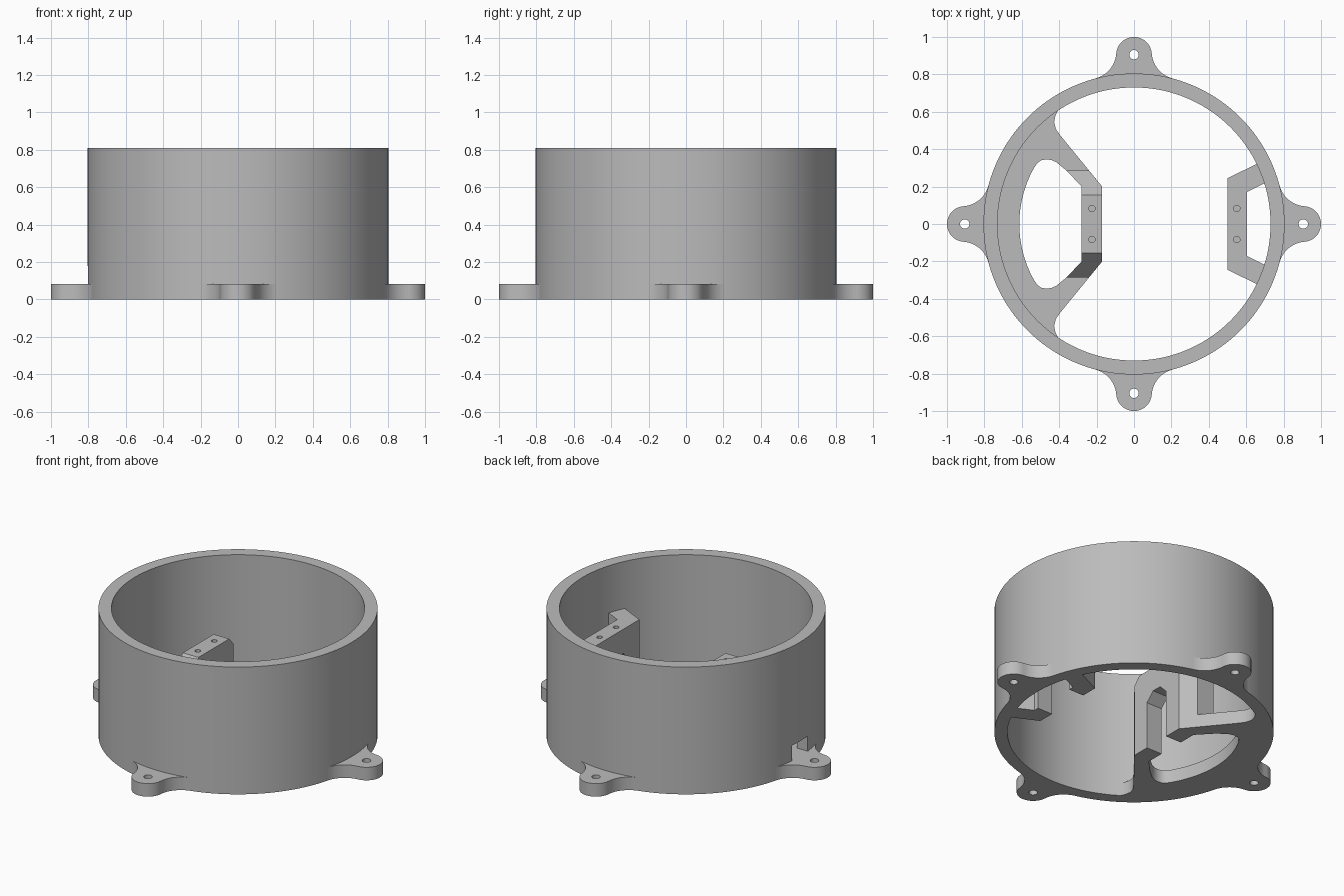
import bpy, bmesh
from math import sin, cos, pi, radians, atan2, acos, degrees, hypot

cube = bpy.data.objects.get("Cube")
if cube:
    bpy.data.objects.remove(cube, do_unlink=True)

grey = bpy.data.materials.new("plain grey")
grey.use_nodes = True
grey.diffuse_color = (0.5, 0.5, 0.5, 1)
grey.node_tree.nodes["Principled BSDF"].inputs["Base Color"].default_value = (0.5, 0.5, 0.5, 1)

OUTER, INNER, HEIGHT, BASE, POST_TOP = 0.805, 0.73, 0.81, 0.083, 0.51
parts = []


def prism(name, loop, lo, hi, axis="z"):
    """Extrude a closed 2D loop along z (points are x, y) or x (points are y, z)."""
    place = (lambda p, h: (p[0], p[1], h)) if axis == "z" else (lambda p, h: (h, p[0], p[1]))
    bm = bmesh.new()
    low = [bm.verts.new(place(p, lo)) for p in loop]
    high = [bm.verts.new(place(p, hi)) for p in loop]
    bm.faces.new(low)
    bm.faces.new(high)
    n = len(loop)
    for i in range(n):
        j = (i + 1) % n
        bm.faces.new((low[i], low[j], high[j], high[i]))
    bmesh.ops.recalc_face_normals(bm, faces=bm.faces)
    mesh = bpy.data.meshes.new(name)
    bm.to_mesh(mesh)
    bm.free()
    mesh.materials.append(grey)
    obj = bpy.data.objects.new(name, mesh)
    bpy.context.collection.objects.link(obj)
    return obj


def part(*args):
    obj = prism(*args)
    parts.append(obj)
    return obj


def cut(obj, *args):
    """Subtract a prism from an object."""
    cutter = prism("cutter", *args)
    cutter.hide_render = True
    mod = obj.modifiers.new("cut", "BOOLEAN")
    mod.operation, mod.solver, mod.object = "DIFFERENCE", "EXACT", cutter
    bpy.context.view_layer.update()
    result = bpy.data.meshes.new_from_object(obj.evaluated_get(bpy.context.evaluated_depsgraph_get()))
    obj.modifiers.clear()
    obj.data = result
    bpy.data.objects.remove(cutter, do_unlink=True)


def arc(r, a0, a1, n, cx=0, cy=0):
    step = radians(a1 - a0) / n
    return [(cx + r * cos(radians(a0) + i * step), cy + r * sin(radians(a0) + i * step))
            for i in range(n + 1)]


def circle(r, n, cx=0, cy=0):
    return arc(r, 0, 360, n, cx, cy)[:-1]


def mirrored(half):
    """Close a half outline by mirroring it across y = 0."""
    return half + [(x, -y) for x, y in reversed(half) if abs(y) > 1e-5]


def arch(w, shoulder, crown):
    """Opening with chamfered top corners, starting below the floor."""
    c = crown - shoulder
    return [(-w, -0.1), (w, -0.1), (w, shoulder), (w - c, crown), (c - w, crown), (-w, shoulder)]


# Main wall with a small slot above the right mounting ear
wall = part("round_wall", circle(OUTER, 144), 0, HEIGHT)
cut(wall, circle(INNER, 144), -0.1, 1)
cut(wall, [(-0.08, BASE), (0.08, BASE), (0.08, 0.18), (-0.08, 0.18)], -0.9, -0.65, "x")

# Mounting ears, blended into the wall by tangent fillets
EAR_R, EAR_AT, FILLET = 0.095, 0.905, 0.15
far, near = OUTER + FILLET, EAR_R + FILLET
tilt = acos((far ** 2 + EAR_AT ** 2 - near ** 2) / (2 * far * EAR_AT))
fx, fy = far * cos(tilt), far * sin(tilt)
to_ear = degrees(atan2(-fy, EAR_AT - fx)) % 360
to_wall = degrees(tilt) + 180
tip = arc(EAR_R, 0, to_ear - 180, 14, EAR_AT)
blend = arc(FILLET, to_ear, to_wall, 12, fx, fy)
rim = arc(OUTER - 0.005, degrees(tilt), 0, 6)
ear_half = tip + blend[1:] + rim
for k, side in enumerate(("left", "back", "right", "front")):
    c, s = cos(k * pi / 2), sin(k * pi / 2)
    turned = [(x * c - y * s, x * s + y * c) for x, y in mirrored(ear_half)]
    ear = part(side + "_mounting_ear", turned, 0, BASE)
    cut(ear, circle(0.025, 24, EAR_AT * c, EAR_AT * s), -0.1, 0.2)

# Floor plate on the right side, with a rounded window
plate_half = [(-0.17, 0.2), (-0.395, 0.475), (-0.418, 0.508), (-0.427, 0.545),
              (-0.42, 0.58), (-0.4, 0.618)] + arc(INNER + 0.008, 123, 180, 24)
plate = part("floor_plate", mirrored(plate_half), 0, BASE)
window_half = arc(0.613, 180, 150.5, 12) + [
    (-0.515, 0.328), (-0.495, 0.341), (-0.47, 0.346), (-0.44, 0.342),
    (-0.415, 0.33), (-0.36, 0.285), (-0.28, 0.2)]
cut(plate, mirrored(window_half), -0.1, 0.2)

# Right bracket: upright block with swept wings and sloping shoulders
right_bracket = part("right_bracket", mirrored(
    [(-0.17, 0.2), (-0.24, 0.285), (-0.36, 0.285), (-0.28, 0.2)]), BASE, POST_TOP)
for s in (1, -1):
    cut(right_bracket, [(0.155 * s, POST_TOP), (0.3 * s, POST_TOP - 0.165),
                        (0.3 * s, 0.7), (0.155 * s, 0.7)], -0.5, 0, "x")
for obj in (plate, right_bracket):
    cut(obj, arch(0.086, 0.3, 0.355), -0.35, -0.1, "x")

# Left bracket: flat-topped block whose wings run into the wall
left_bracket = part("left_bracket", mirrored(
    [(0.5, 0.245), (0.664, 0.325), (0.705, 0.222), (0.605, 0.172)]), 0, POST_TOP)
cut(left_bracket, arch(0.14, 0.3, 0.355), 0.4, 0.64, "x")

# Screw holes in both brackets
for obj, x in ((right_bracket, -0.225), (left_bracket, 0.55)):
    for y in (-0.083, 0.083):
        cut(obj, circle(0.017, 20, x, y), 0.4, 0.6)

bpy.ops.object.select_all(action="DESELECT")
for obj in parts:
    obj.select_set(True)
bpy.context.view_layer.objects.active = wall
bpy.ops.object.shade_smooth_by_angle(angle=radians(30))
